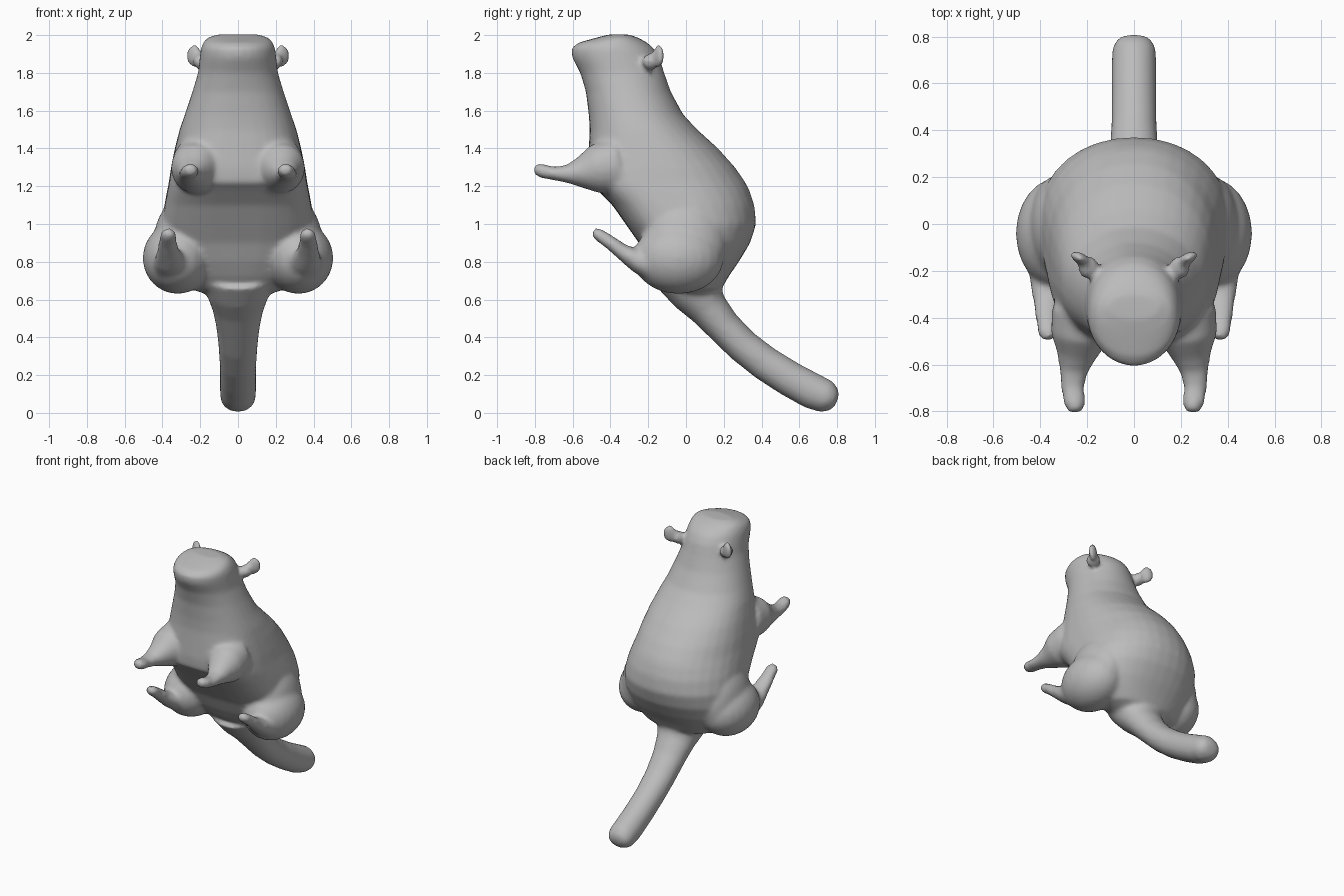
import bpy, bmesh, math
from mathutils import Vector

SIDES = 32
grey = bpy.data.materials.new("warm_grey")
grey.diffuse_color = (0.5, 0.5, 0.5, 1)


def loft(bm, rings, power=2.0):
    """Skin closed rings given as (centre, axis_u, axis_v[, power])."""
    loops = []
    for ring in rings:
        c, u, v = (Vector(a) for a in ring[:3])
        p = ring[3] if len(ring) > 3 else power
        loop = []
        for i in range(SIDES):
            a = 2 * math.pi * i / SIDES
            co, si = math.cos(a), math.sin(a)
            # only the front half (negative v) is squared off
            e = 2 / p if si < 0 else 2 / 2.1
            loop.append(bm.verts.new(c + u * math.copysign(abs(co) ** e, co)
                                     + v * math.copysign(abs(si) ** e, si)))
        loops.append(loop)
    for a, b in zip(loops, loops[1:]):
        for i in range(SIDES):
            j = (i + 1) % SIDES
            bm.faces.new((a[i], a[j], b[j], b[i]))
    bm.faces.new(loops[0][::-1])
    bm.faces.new(loops[-1])


def limb(bm, points, sides=(1,)):
    """Tube through (x, y, z, half width, half depth), optionally mirrored."""
    for s in sides:
        pts = [Vector((s * p[0], p[1], p[2])) for p in points]
        rings = []
        for i, p in enumerate(points):
            t = (pts[min(i + 1, len(pts) - 1)] - pts[max(i - 1, 0)]).normalized()
            v = t.cross(Vector((1, 0, 0))).normalized()
            u = v.cross(t).normalized()
            rings.append((pts[i], u * p[3], v * p[4]))
        loft(bm, rings)


def ball(bm, centre, radii, tilt=0.0):
    """Mirrored pair of ellipsoids turned about z."""
    for s in (1, -1):
        r = bmesh.ops.create_uvsphere(bm, u_segments=24, v_segments=16, radius=1)
        for v in r["verts"]:
            x, y, z = (a * b for a, b in zip(v.co, radii))
            c, d = math.cos(tilt), math.sin(tilt)
            v.co = (s * (centre[0] + x * c - y * d), centre[1] + x * d + y * c,
                    centre[2] + z)


bm = bmesh.new()

# torso and head: z, front y, back y, half width, squareness of the front
sections = [
    (0.63, -0.04, 0.14, 0.17, 2), (0.66, -0.10, 0.19, 0.27, 2),
    (0.72, -0.15, 0.225, 0.34, 2.2), (0.80, -0.20, 0.28, 0.38, 2.5),
    (0.90, -0.25, 0.34, 0.40, 2.8), (1.00, -0.32, 0.372, 0.405, 3),
    (1.10, -0.39, 0.362, 0.39, 3.2), (1.18, -0.47, 0.335, 0.375, 3.2),
    (1.22, -0.515, 0.315, 0.367, 3), (1.30, -0.52, 0.26, 0.355, 2.8),
    (1.40, -0.515, 0.17, 0.335, 2.6), (1.50, -0.51, 0.06, 0.31, 2.4),
    (1.58, -0.515, -0.015, 0.282, 2.3), (1.70, -0.53, -0.08, 0.242, 2.2),
    (1.80, -0.56, -0.115, 0.212, 2.1), (1.88, -0.603, -0.14, 0.203, 2),
    (1.93, -0.608, -0.17, 0.197, 2), (1.96, -0.57, -0.205, 0.185, 2),
    (1.985, -0.48, -0.25, 0.165, 2.2), (2.003, -0.41, -0.30, 0.11, 2)]
loft(bm, [((0, (f + b) / 2, z), (w, 0, 0), (0, (b - f) / 2, 0), p)
          for z, f, b, w, p in sections])

# arms
limb(bm, [(0.22, -0.36, 1.31, 0.13, 0.15), (0.23, -0.48, 1.29, 0.125, 0.13),
          (0.245, -0.56, 1.272, 0.085, 0.082), (0.258, -0.63, 1.265, 0.06, 0.048),
          (0.262, -0.70, 1.267, 0.05, 0.035), (0.255, -0.76, 1.28, 0.048, 0.038),
          (0.245, -0.795, 1.292, 0.036, 0.03), (0.242, -0.806, 1.295, 0.018, 0.014)],
     (1, -1))

# thighs and feet
ball(bm, (0.32, -0.04, 0.82), (0.185, 0.24, 0.19))
ball(bm, (0.32, -0.01, 0.88), (0.13, 0.22, 0.24))
limb(bm, [(0.33, -0.06, 0.74, 0.13, 0.09), (0.345, -0.17, 0.775, 0.11, 0.085),
          (0.36, -0.26, 0.805, 0.085, 0.06), (0.37, -0.34, 0.855, 0.06, 0.042),
          (0.372, -0.41, 0.908, 0.048, 0.036), (0.368, -0.465, 0.945, 0.044, 0.034),
          (0.365, -0.492, 0.963, 0.025, 0.022)], (1, -1))

# tail
limb(bm, [(0, 0.0, 0.74, 0.20, 0.17), (0, 0.06, 0.63, 0.165, 0.135),
          (0, 0.12, 0.55, 0.135, 0.105), (0, 0.20, 0.455, 0.115, 0.092),
          (0, 0.30, 0.355, 0.104, 0.09), (0, 0.42, 0.262, 0.097, 0.092),
          (0, 0.55, 0.18, 0.096, 0.094), (0, 0.67, 0.115, 0.096, 0.096),
          (0, 0.745, 0.085, 0.094, 0.088), (0, 0.785, 0.07, 0.075, 0.06),
          (0, 0.80, 0.064, 0.04, 0.03)])

# ears: a cupped rim on a short root
ball(bm, (0.232, -0.145, 1.89), (0.046, 0.024, 0.064), 0.5)
ball(bm, (0.195, -0.185, 1.86), (0.04, 0.05, 0.045), 0.6)

bmesh.ops.recalc_face_normals(bm, faces=bm.faces)
mesh = bpy.data.meshes.new("animal_body")
bm.to_mesh(mesh)
bm.free()
body = bpy.data.objects.new("animal_body", mesh)
bpy.context.collection.objects.link(body)
mesh.materials.append(grey)

# weld the parts into one soft skin
remesh = body.modifiers.new("weld", 'REMESH')
remesh.mode = 'VOXEL'
remesh.voxel_size = 0.014
remesh.use_smooth_shade = True
smooth = body.modifiers.new("soften", 'SMOOTH')
smooth.factor = 0.5
smooth.iterations = 10
